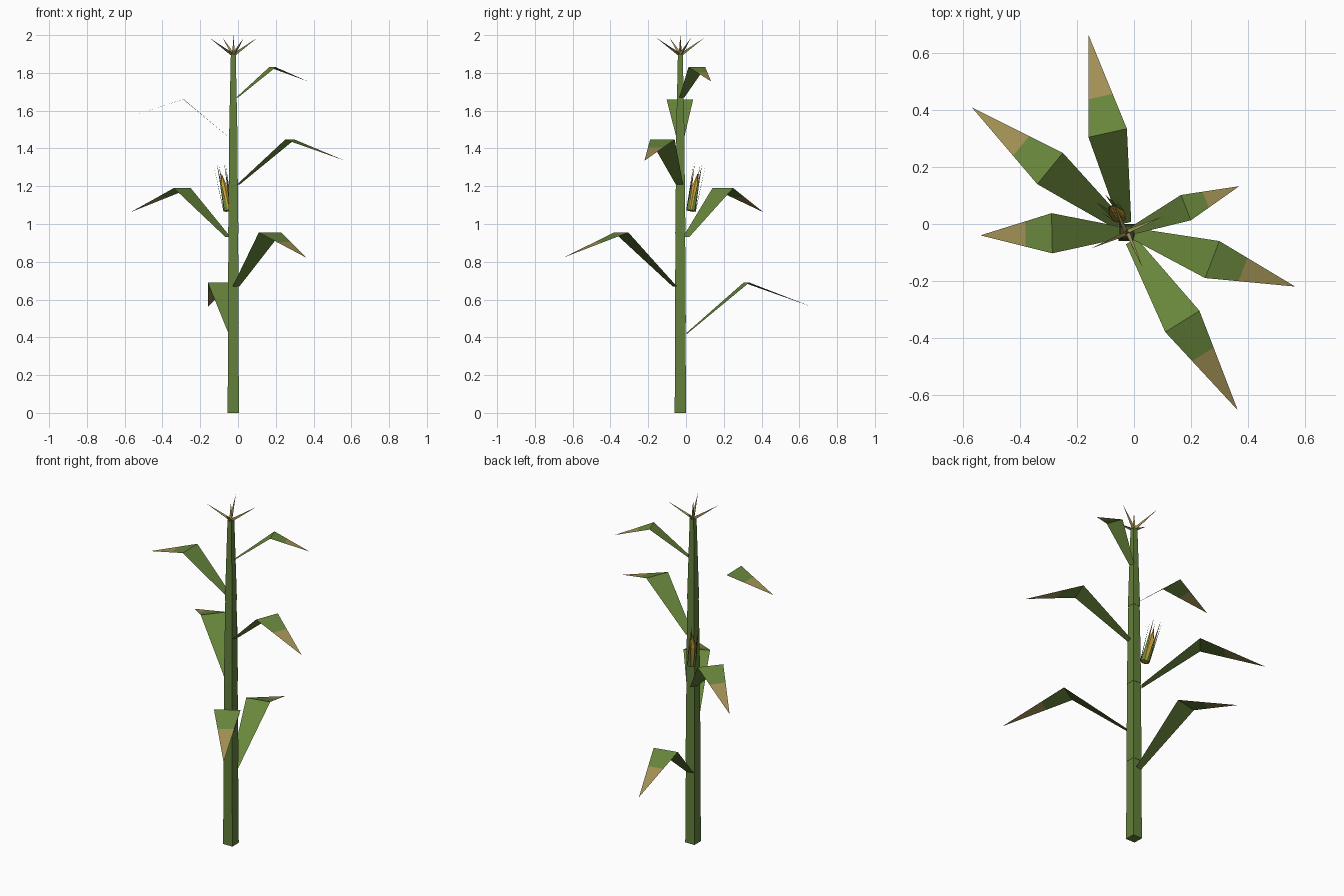
import bpy, bmesh, math
from mathutils import Vector

if "Cube" in bpy.data.objects:
    bpy.data.objects.remove(bpy.data.objects["Cube"])


def material(name, rgb):
    m = bpy.data.materials.new(name)
    m.diffuse_color = (*rgb, 1)
    m.use_nodes = True
    m.node_tree.nodes["Principled BSDF"].inputs["Base Color"].default_value = m.diffuse_color
    return m


GREEN = material("leaf green", (0.14, 0.24, 0.045))
STALK = material("stalk green", (0.125, 0.215, 0.045))
TAN = material("dry tan", (0.36, 0.28, 0.09))
GOLD = material("kernel gold", (0.62, 0.36, 0.04))
CX, CY = -0.025, -0.03


def make(name, bm, mats):
    me = bpy.data.meshes.new(name)
    bm.to_mesh(me)
    bm.free()
    for m in mats:
        me.materials.append(m)
    ob = bpy.data.objects.new(name, me)
    bpy.context.collection.objects.link(ob)
    return ob


def taper(bm, a, b, ra, rb, sides, spin=0.0):
    """Add a closed tapered prism from a to b; rb = 0 gives a spike."""
    a, b = Vector(a), Vector(b)
    q = (b - a).to_track_quat('Z', 'Y') if abs(b.x - a.x) + abs(b.y - a.y) > 1e-6 else None

    def ring(c, r):
        pts = []
        for i in range(sides):
            t = spin + 2 * math.pi * i / sides
            v = Vector((r * math.cos(t), r * math.sin(t), 0))
            pts.append(bm.verts.new(c + (q @ v if q else v)))
        return pts
    low = ring(a, ra)
    bm.faces.new(low[::-1])
    if rb == 0:
        tip = bm.verts.new(b)
        for i in range(sides):
            bm.faces.new((low[i], low[(i + 1) % sides], tip))
    else:
        top = ring(b, rb)
        bm.faces.new(top)
        for i in range(sides):
            j = (i + 1) % sides
            bm.faces.new((low[i], low[j], top[j], top[i]))


# Square stalk in four tapered segments with a small lip at each node
bm = bmesh.new()
widths = [(0.060, 0.055), (0.058, 0.051), (0.054, 0.043), (0.046, 0.026)]
for i, (w0, w1) in enumerate(widths):
    taper(bm, (CX, CY, 0.475 * i), (CX, CY, 0.475 * (i + 1)),
          w0 / math.sqrt(2), w1 / math.sqrt(2), 4, math.pi / 4)
make("stalk", bm, [STALK])


def leaf(name, base, p, q, fold_z, tip):
    """Folded blade: rising green half, drooping green strip and dry tip."""
    p, q, tip, base = Vector((*p, fold_z)), Vector((*q, fold_z)), Vector(tip), Vector(base)
    side = (q - p) * 0.15
    bm = bmesh.new()
    b0, b1, f0, f1, m0, m1, t = [bm.verts.new(v) for v in (
        base - side, base + side, p, q, p.lerp(tip, 0.37), q.lerp(tip, 0.37), tip)]
    for vs, idx in (((b0, b1, f1, f0), 0), ((f0, f1, m1, m0), 0), ((m0, m1, t), 1)):
        f = bm.faces.new(vs)
        f.material_index = idx
        f.normal_update()
        if f.normal.z < 0:
            f.normal_flip()
    make(name, bm, [GREEN, TAN])


# Leaves from the lowest to the highest
leaf("leaf_1", (-0.03, 0.003, 0.42), (-0.16, 0.305), (-0.025, 0.335), 0.69, (-0.16, 0.665, 0.562))
leaf("leaf_2", (-0.01, -0.06, 0.67), (0.11, -0.38), (0.23, -0.305), 0.955, (0.365, -0.655, 0.82))
leaf("leaf_3", (-0.052, 0.0, 0.93), (-0.34, 0.14), (-0.25, 0.25), 1.19, (-0.57, 0.41, 1.062))
leaf("leaf_4", (0.003, -0.035, 1.21), (0.25, -0.19), (0.30, -0.06), 1.447, (0.567, -0.22, 1.335))
leaf("leaf_5", (-0.05, -0.03, 1.46), (-0.287, -0.103), (-0.29, 0.038), 1.66, (-0.54, -0.04, 1.58))
leaf("leaf_6", (-0.004, -0.022, 1.67), (0.20, 0.013), (0.165, 0.102), 1.83, (0.37, 0.133, 1.755))

# Ear of corn leaning away from the stalk
foot, top = Vector((-0.052, 0.027, 1.07)), Vector((-0.088, 0.062, 1.27))
bm = bmesh.new()
taper(bm, foot, foot.lerp(top, 0.6), 0.024, 0.019, 6)
taper(bm, foot.lerp(top, 0.6), top, 0.019, 0, 6)
make("cob", bm, [GOLD])

# Pointed husk blades around the ear, with dry tips
bm = bmesh.new()
quat = (top - foot).to_track_quat('Z', 'Y')
for i in range(5):
    a = 2 * math.pi * i / 5 + 0.3

    def at(r, t, h):
        return foot + quat @ Vector((r * math.cos(t), r * math.sin(t), h))
    b0, b1 = at(0.026, a - 0.42, 0), at(0.026, a + 0.42, 0)
    tip = at(0.034, a, 0.255)
    v = [bm.verts.new(c) for c in (b0, b1, b1.lerp(tip, 0.65), b0.lerp(tip, 0.65), tip)]
    bm.faces.new(v[:4])
    bm.faces.new((v[3], v[2], v[4])).material_index = 1
make("husk", bm, [GREEN, TAN])

# Tassel: one upright spike and four spread in a cross
bm = bmesh.new()
root = Vector((CX, CY, 1.895))
taper(bm, root, (CX, CY, 2.0), 0.010, 0, 3)
for i in range(4):
    a = math.radians(24) + i * math.pi / 2
    taper(bm, root, (CX + 0.138 * math.cos(a), CY + 0.138 * math.sin(a), 1.985), 0.010, 0, 3)
make("tassel", bm, [TAN])
